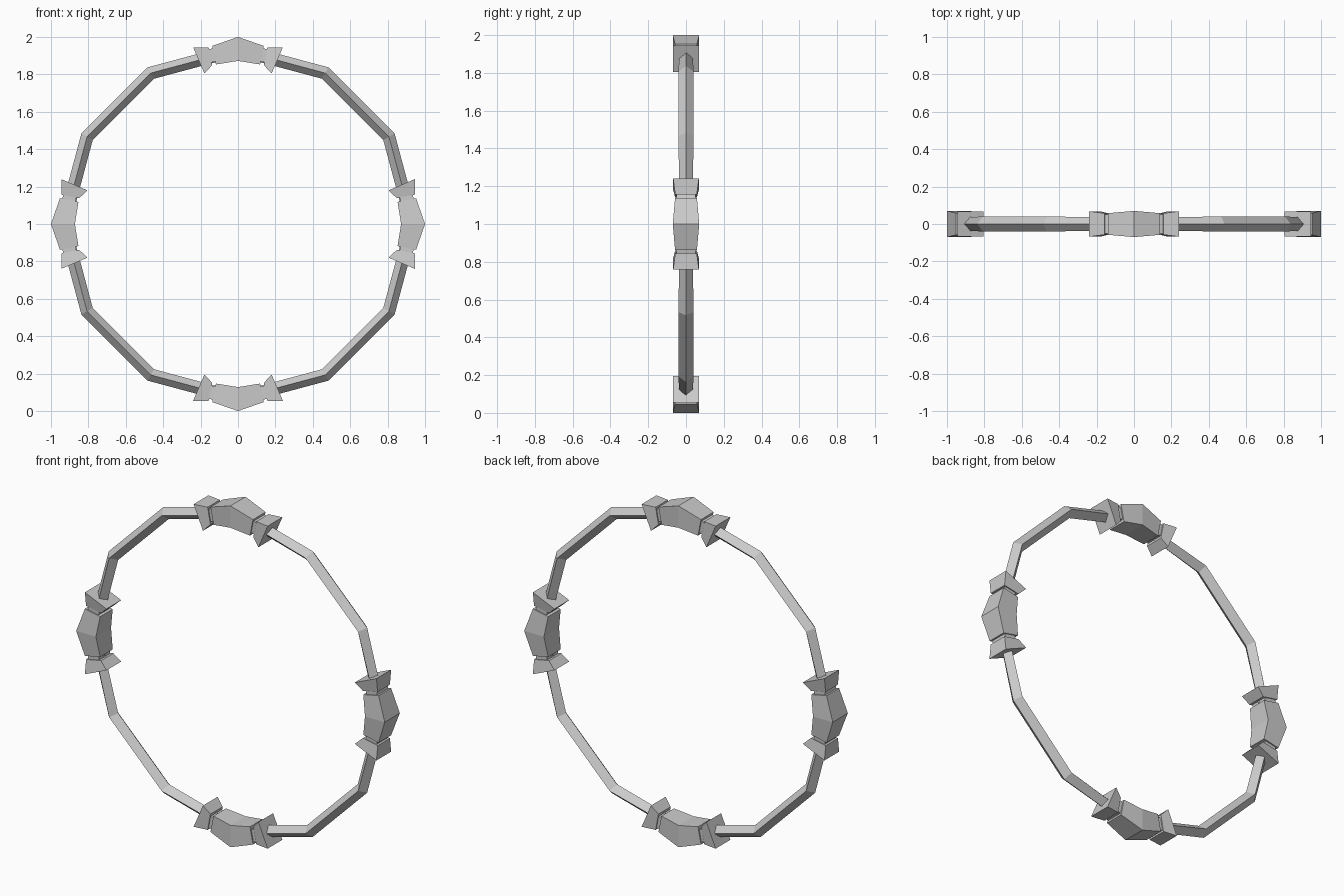
import bpy, bmesh
from math import pi
from mathutils import Matrix

if "Cube" in bpy.data.objects:
    bpy.data.objects.remove(bpy.data.objects["Cube"])

CENTRE = Matrix.Translation((0, 0, 1))


def loft(name, sections, angle):
    """Loft four-sided sections (t_out, r_out, t_in, r_in, half_depth),
    then turn the part around the ring centre."""
    bm = bmesh.new()
    rings = []
    for t_out, r_out, t_in, r_in, d in sections:
        pts = [(t_out, -d, r_out), (t_out, d, r_out), (t_in, d, r_in), (t_in, -d, r_in)]
        rings.append([bm.verts.new(p) for p in pts])
    for a, b in zip(rings, rings[1:]):
        for i in range(4):
            j = (i + 1) % 4
            bm.faces.new((a[i], a[j], b[j], b[i]))
    bm.faces.new(rings[0])
    bm.faces.new(rings[-1])
    bmesh.ops.transform(bm, matrix=CENTRE @ Matrix.Rotation(angle, 4, 'Y'), verts=bm.verts)
    bmesh.ops.recalc_face_normals(bm, faces=bm.faces)
    mesh = bpy.data.meshes.new(name)
    bm.to_mesh(mesh)
    bm.free()
    obj = bpy.data.objects.new(name, mesh)
    bpy.context.collection.objects.link(obj)
    return obj


def flip(section):
    t_out, r_out, t_in, r_in, d = section
    return (-t_out, r_out, -t_in, r_in, d)


# Twelve-sided hoop with a diamond cross-section, slimmer inside the clamps
bpy.ops.mesh.primitive_torus_add(major_segments=12, minor_segments=4,
                                 major_radius=0.932, minor_radius=0.035,
                                 location=(0, 0, 1), rotation=(pi / 2, 0, 0))
hoop = bpy.context.object
hoop.name = "hoop"
for v in hoop.data.vertices:
    on_axis = min(abs(v.co.x), abs(v.co.y)) < 0.01
    v.co.z *= 0.95 if on_axis else 1.15

# Clamp cross-sections, from the middle outwards
body_mid, body_end = (0, 1.0, 0, 0.872, 0.07), (0.138, 0.952, 0.118, 0.853, 0.058)
neck_mid, neck_end = (0, 0.97, 0, 0.89, 0.051), (0.165, 0.932, 0.155, 0.862, 0.051)
cap_inner, cap_outer = (0.157, 0.945, 0.139, 0.848, 0.057), (0.24, 0.945, 0.18, 0.805, 0.068)

for k in range(4):
    a = k * pi / 2
    # Faceted clamp body and the neck through it
    loft(f"clamp_body_{k}", [flip(body_end), body_mid, body_end], a)
    loft(f"clamp_neck_{k}", [flip(neck_end), neck_mid, neck_end], a)
    # Flared end caps on both sides
    loft(f"clamp_cap_{k}_a", [cap_inner, cap_outer], a)
    loft(f"clamp_cap_{k}_b", [flip(cap_inner), flip(cap_outer)], a)
